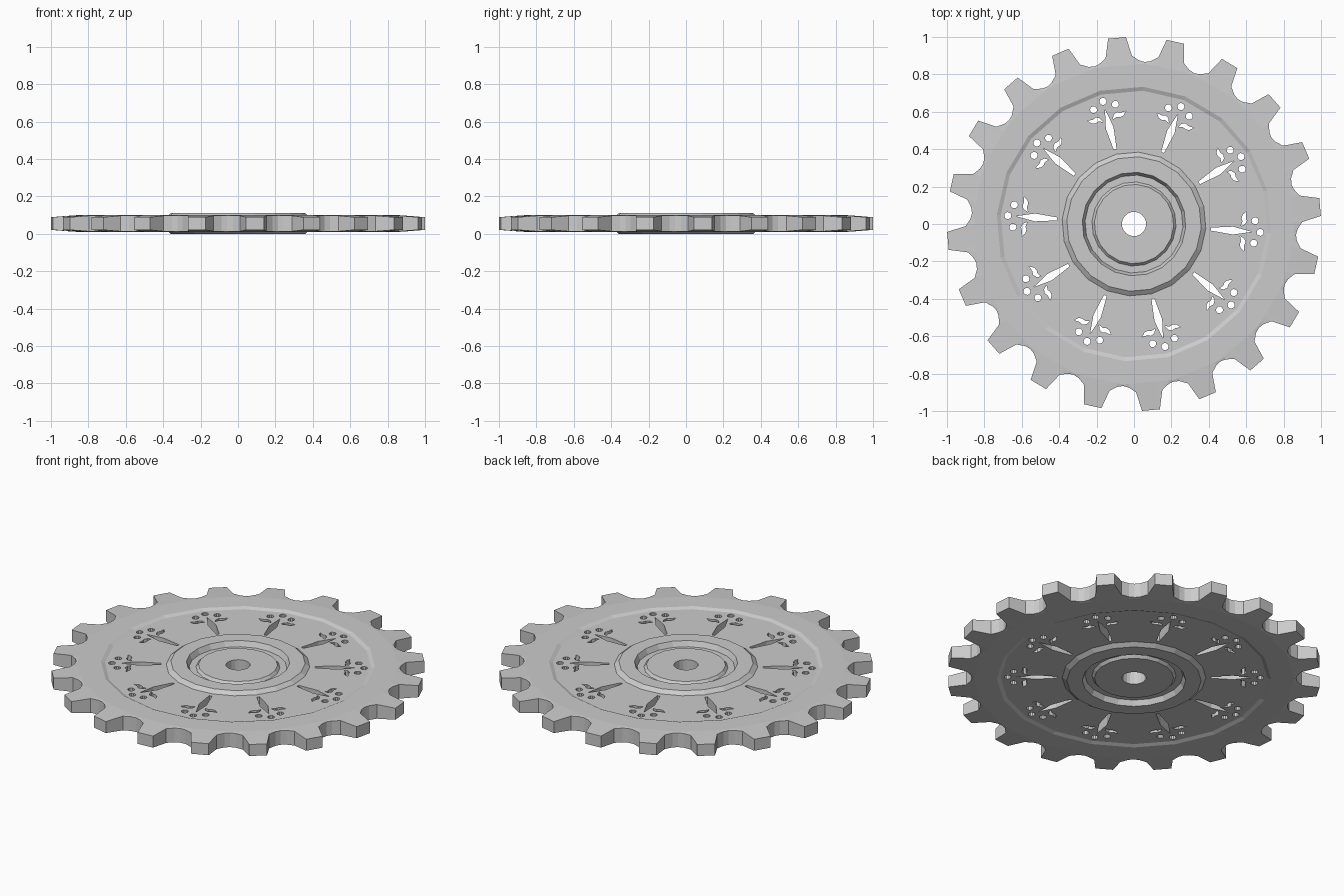
import bpy, bmesh
from math import sin, cos, pi, radians

if "Cube" in bpy.data.objects:
    bpy.data.objects.remove(bpy.data.objects["Cube"])

TEETH = 20
STEP = 2 * pi / TEETH
PHASE = radians(5.2)        # centre angle of the first tooth
MID = 0.055                 # mid-plane height

# Tooth outline in one sector: angle from tooth centre, radius, half thickness
TOOTH = [(-7.0, .875, .042), (-4.5, .90, .042), (-2.75, 1.0, .034),
         (2.75, 1.0, .034), (4.5, .90, .042), (7.0, .875, .042), (9.0, .868, .042)]

# Face profile from the bore outward: radius, half thickness
FACE = [(.065, .040), (.212, .040), (.225, .025), (.262, .025), (.277, .055),
        (.360, .055), (.385, .036), (.714, .036), (.735, .045), (.860, .045)]


def polygon_ring(radius, half):
    """Points on a 20-sided ring, sampled at the tooth angles."""
    pts = []
    for i in range(TEETH):
        for deg, _, _ in TOOTH:
            t = radians(deg)
            r = radius * cos(STEP / 2) / cos(t)
            a = PHASE + i * STEP + t
            pts.append((r * cos(a), r * sin(a), half))
    return pts


def tooth_ring():
    pts = []
    for i in range(TEETH):
        for deg, r, half in TOOTH:
            a = PHASE + i * STEP + radians(deg)
            pts.append((r * cos(a), r * sin(a), half))
    return pts


def make_object(name, bm):
    bmesh.ops.recalc_face_normals(bm, faces=bm.faces)
    mesh = bpy.data.meshes.new(name)
    bm.to_mesh(mesh)
    bm.free()
    ob = bpy.data.objects.new(name, mesh)
    bpy.context.collection.objects.link(ob)
    return ob


# Toothed disc: top rings out to the teeth, then mirrored rings back to the bore
top = [polygon_ring(r, h) for r, h in FACE] + [tooth_ring()]
bottom = [[(x, y, -z) for x, y, z in ring] for ring in reversed(top)]
bm = bmesh.new()
rings = [[bm.verts.new((x, y, z + MID)) for x, y, z in ring] for ring in top + bottom]
for k, a in enumerate(rings):
    b = rings[(k + 1) % len(rings)]
    for i in range(len(a)):
        j = (i + 1) % len(a)
        bm.faces.new((a[i], a[j], b[j], b[i]))
disc = make_object("toothed_disc", bm)


# Ornamental cut-outs: blade, two leaves and three dots, ten times around
def dot(x, y, r=.019, n=10):
    return [(x + r * cos(2 * pi * i / n), y + r * sin(2 * pi * i / n)) for i in range(n)]


blade = [(.412, -.008), (.53, -.021), (.57, -.013), (.632, 0),
         (.57, .013), (.53, .021), (.412, .008)]
leaf = [(.570, .027), (.592, .038), (.602, .058), (.594, .076), (.596, .106),
        (.576, .088), (.572, .068), (.578, .052)]
shapes = [blade, leaf, [(x, -y) for x, y in leaf],
          dot(.676, 0), dot(.645, .060), dot(.645, -.060)]

bm = bmesh.new()
for i in range(10):
    a = PHASE - STEP / 2 + i * 2 * STEP
    for shape in shapes:
        loops = [[bm.verts.new((x * cos(a) - y * sin(a), x * sin(a) + y * cos(a), z))
                  for x, y in shape] for z in (-.1, .2)]
        n = len(shape)
        bm.faces.new(loops[0])
        bm.faces.new(loops[1])
        for k in range(n):
            m = (k + 1) % n
            bm.faces.new((loops[0][k], loops[0][m], loops[1][m], loops[1][k]))
cutter = make_object("cutout_cutter", bm)
cutter.hide_render = True

cut = disc.modifiers.new("cutouts", 'BOOLEAN')
cut.operation = 'DIFFERENCE'
cut.solver = 'EXACT'
cut.object = cutter
bpy.context.view_layer.objects.active = disc
bpy.ops.object.modifier_apply(modifier=cut.name)
bpy.data.objects.remove(cutter)
